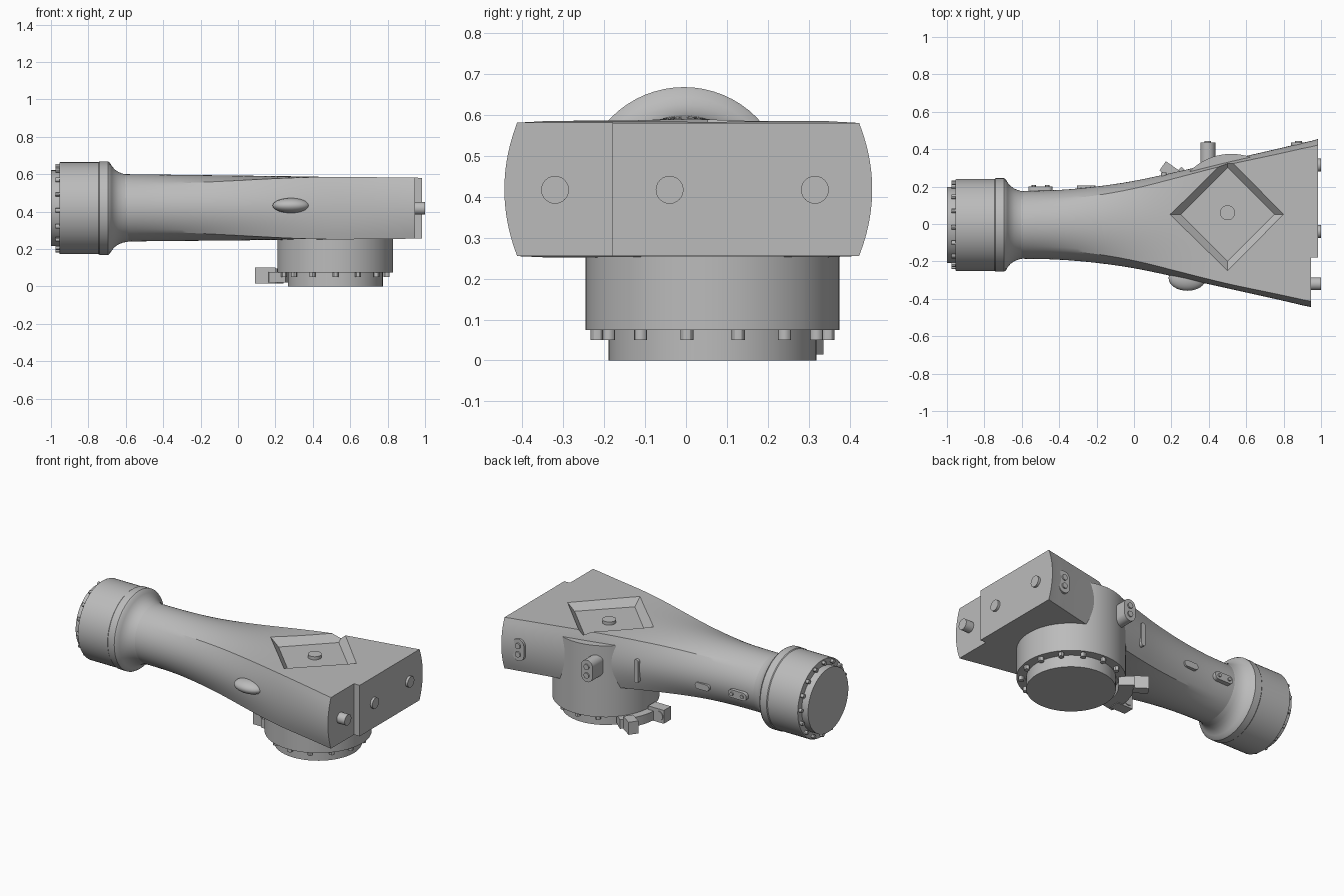
import bpy, bmesh, math
from mathutils import Matrix, Vector

if "Cube" in bpy.data.objects:
    bpy.data.objects.remove(bpy.data.objects["Cube"])

grey = bpy.data.materials.new("cast_grey")
grey.use_nodes = True
grey.diffuse_color = (0.5, 0.5, 0.5, 1)
grey.node_tree.nodes["Principled BSDF"].inputs["Base Color"].default_value = (0.5, 0.5, 0.5, 1)


def finish(name, bm, angle=30):
    bmesh.ops.recalc_face_normals(bm, faces=bm.faces[:])
    mesh = bpy.data.meshes.new(name)
    bm.to_mesh(mesh)
    bm.free()
    mesh.materials.append(grey)
    ob = bpy.data.objects.new(name, mesh)
    bpy.context.collection.objects.link(ob)
    smooth(ob, angle)
    return ob


def smooth(ob, angle=30):
    bpy.ops.object.select_all(action='DESELECT')
    ob.select_set(True)
    bpy.context.view_layer.objects.active = ob
    bpy.ops.object.shade_smooth_by_angle(angle=math.radians(angle))


def loft(bm, rings):
    """Skin a list of closed rings and cap both ends."""
    rows = [[bm.verts.new(p) for p in ring] for ring in rings]
    for a, b in zip(rows, rows[1:]):
        for i in range(len(a)):
            j = (i + 1) % len(a)
            bm.faces.new((a[i], a[j], b[j], b[i]))
    bm.faces.new(rows[0][::-1])
    bm.faces.new(rows[-1])


def rod(bm, start, end, r, r2=None, segs=24):
    """Cylinder or cone between two points."""
    a, b = Vector(start), Vector(end)
    turn = (b - a).to_track_quat('Z', 'Y').to_matrix().to_4x4()
    bmesh.ops.create_cone(bm, cap_ends=True, segments=segs, radius1=r,
                          radius2=r if r2 is None else r2, depth=(b - a).length,
                          matrix=Matrix.Translation((a + b) / 2) @ turn)


def box(bm, centre, size, turn=0):
    bmesh.ops.create_cube(bm, size=1, matrix=Matrix.Translation(centre)
                          @ Matrix.Rotation(turn, 4, 'Z') @ Matrix.Diagonal((*size, 1)))


def pill(name, x, z, length, width, y0, y1, upright, pins):
    """Rounded plate on the back side, with an optional pair of pins."""
    bm = bmesh.new()
    r, half = width / 2, (length - width) / 2
    rim = []
    for i in range(25 + 1):
        for side in (0,):
            a = 2 * math.pi * i / 26
            u = r * math.cos(a) + math.copysign(half, math.cos(a))
            v = r * math.sin(a)
            rim.append((v, u) if upright else (u, v))
    loft(bm, [[(x + u, y, z + v) for u, v in rim] for y in (y0, y1)])
    if pins:
        for s in (-1, 1):
            d = s * half * 0.9
            px, pz = (x, z + d) if upright else (x + d, z)
            rod(bm, (px, y1 - 0.01, pz), (px, y1 + 0.008, pz), r * 0.45, segs=12)
    return finish(name, bm)


def cut(target, cutter):
    mod = target.modifiers.new("cut", 'BOOLEAN')
    mod.operation, mod.solver, mod.object = 'DIFFERENCE', 'EXACT', cutter
    bpy.context.view_layer.objects.active = target
    bpy.ops.object.modifier_apply(modifier=mod.name)
    bpy.data.objects.remove(cutter)


# Arm body: round neck blending into a wide flat box
widths = [(-0.62, .18), (-0.4, .185), (-0.2, .203), (0, .232), (.2, .275),
          (.4, .32), (.6, .365), (.8, .41), (.985, .455)]


def half_width(x):
    for (xa, wa), (xb, wb) in zip(widths, widths[1:]):
        if x <= xb:
            return wa + (wb - wa) * (x - xa) / (xb - xa)
    return widths[-1][1]


rings = []
steps, sides = 40, 64
for i in range(steps + 1):
    f = i / steps
    x = -0.62 + 1.605 * f
    w = sum(half_width(max(-0.62, min(.985, x + d))) for d in (-.06, 0, .06)) / 3
    if i in (0, steps):
        w = half_width(x)
    t = min(1, f / 0.75)
    t = t * t * (3 - 2 * t)
    h = 0.18 - 0.0175 * f
    ring = []
    for k in range(sides):
        c, s = math.cos(2 * math.pi * k / sides), math.sin(2 * math.pi * k / sides)
        grow = max(abs(c), abs(s)) ** -t
        c, s = c * grow, s * grow
        ring.append((x, w * c * (1 - 0.07 * t * s * s) - 0.005 * (1 - f), 0.42 - 0.002 * f + h * s))
    rings.append(ring)
bm = bmesh.new()
loft(bm, rings)
arm = finish("arm_body", bm)

# Diamond pocket on top, and the step in the wide end
bm = bmesh.new()
rod(bm, (.5, .052, .54), (.5, .052, .64), .25, .365, 4)
bmesh.ops.rotate(bm, verts=bm.verts[:], cent=(.5, .052, 0),
                 matrix=Matrix.Rotation(0, 3, 'Z'))
cut(arm, finish("pocket_cutter", bm))
bm = bmesh.new()
box(bm, (1.045, -.48, .42), (.2, .6, .6))
cut(arm, finish("step_cutter", bm))
smooth(arm, 25)

bm = bmesh.new()
rod(bm, (.5, .06, .53), (.5, .06, .56), .04)
finish("pocket_button", bm)

# Joint head turned around the x axis
profile = [(-1, .203), (-.955, .203), (-.955, .243), (-.95, .246), (-.745, .246), (-.74, .25),
           (-.695, .25), (-.685, .243), (-.675, .226), (-.66, .208), (-.64, .194),
           (-.615, .184), (-.58, .177)]
HY, HZ = -.005, .418
bm = bmesh.new()
loft(bm, [[(x, HY + r * math.cos(2 * math.pi * k / 64), HZ + r * math.sin(2 * math.pi * k / 64))
           for k in range(64)] for x, r in profile])
finish("joint_head", bm)

bm = bmesh.new()
for k in range(16):
    a = 2 * math.pi * k / 16 + 0.05
    y, z = HY + .225 * math.cos(a), HZ + .225 * math.sin(a)
    rod(bm, (-.975, y, z), (-.945, y, z), .012, segs=12)
finish("head_bolts", bm)

# Turret below the wide end
TX, TY = .52, .065
bm = bmesh.new()
rod(bm, (TX, TY, .075), (TX, TY, .53), .31, segs=80)
finish("turret", bm)
bm = bmesh.new()
rod(bm, (TX, TY, 0), (TX, TY, .1), .254, segs=80)
finish("turret_flange", bm)
bm = bmesh.new()
for k in range(14):
    a = 2 * math.pi * (k + .5) / 14
    x, y = TX + .282 * math.cos(a), TY + .282 * math.sin(a)
    rod(bm, (x, y, .05), (x, y, .085), .016, segs=12)
finish("turret_bolts", bm)

# Stop bracket: curved web with two end blocks
bm = bmesh.new()
loft(bm, [[(TX + r * math.cos(a), TY + r * math.sin(a), z)
           for r, z in ((.27, .02), (.36, .02), (.36, .078), (.27, .078))]
          for a in [math.radians(138 + 4 * k) for k in range(14)]])
finish("bracket_web", bm)
bm = bmesh.new()
box(bm, (.19, .285, .055), (.09, .06, .08), math.radians(-35))
box(bm, (.145, .06, .058), (.11, .07, .085))
rod(bm, (.125, .02, .058), (.125, .1, .058), .03)
finish("bracket_blocks", bm)

# Bumper studs on the wide end
bm = bmesh.new()
for y in (-.32, -.04, .315):
    rod(bm, (.92, y, .417), (1, y, .417), .034)
finish("end_studs", bm)

# Rounded boss on the front side
bm = bmesh.new()
bmesh.ops.create_uvsphere(bm, u_segments=32, v_segments=16, radius=1,
                          matrix=Matrix.Translation((.285, -.29, .432))
                          @ Matrix.Diagonal((.1, .067, .04, 1)))
finish("front_boss", bm, 60)

# Connectors and plates on the back side
pill("middle_connector", .395, .40, .14, .08, .3, .435, True, True)
pill("end_connector", .88, .405, .14, .08, .38, .435, True, True)
pill("slot_plate", .16, .40, .15, .03, .2, .275, True, False)
pill("small_plate", -.255, .385, .1, .04, .15, .205, False, False)
pill("neck_connector", -.5, .395, .13, .05, .13, .2, False, True)
